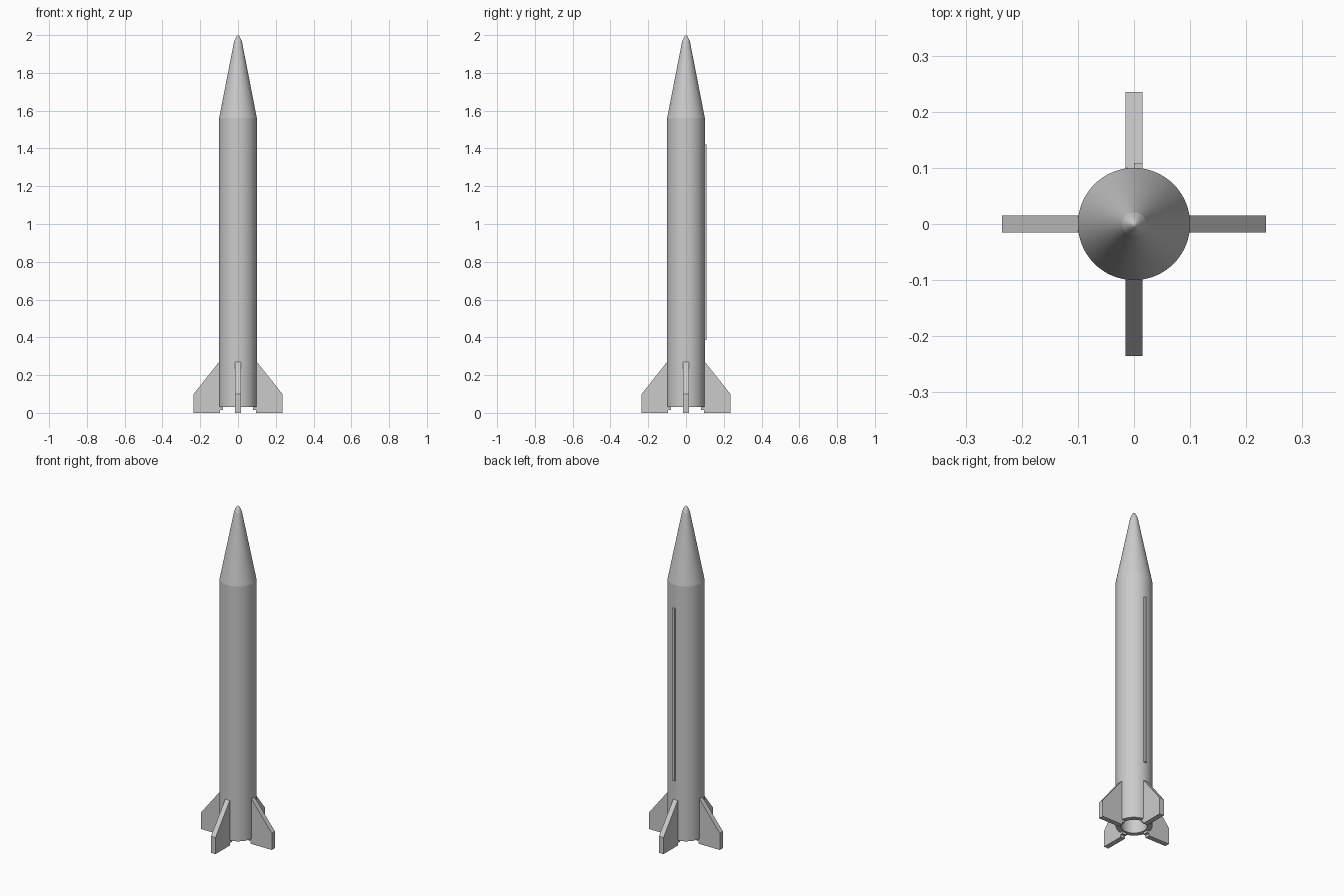
import bpy, bmesh, math

if "Cube" in bpy.data.objects:
    bpy.data.objects.remove(bpy.data.objects["Cube"], do_unlink=True)

GREY = (0.6, 0.6, 0.6, 1)
paint = bpy.data.materials.new("light_grey")
paint.use_nodes = True
paint.diffuse_color = GREY
paint.node_tree.nodes["Principled BSDF"].inputs["Base Color"].default_value = GREY


def finish(name, bm, smooth=False):
    bmesh.ops.recalc_face_normals(bm, faces=bm.faces)
    mesh = bpy.data.meshes.new(name)
    bm.to_mesh(mesh)
    bm.free()
    obj = bpy.data.objects.new(name, mesh)
    bpy.context.collection.objects.link(obj)
    mesh.materials.append(paint)
    if smooth:
        bpy.ops.object.select_all(action='DESELECT')
        obj.select_set(True)
        bpy.context.view_layer.objects.active = obj
        bpy.ops.object.shade_smooth_by_angle(angle=math.radians(30))
    return obj


def lathe(name, profile, sides=64):
    """Spin a radius/height profile around the z axis."""
    bm = bmesh.new()
    verts = [bm.verts.new((r, 0, z)) for r, z in profile]
    edges = [bm.edges.new(pair) for pair in zip(verts, verts[1:])]
    bmesh.ops.spin(bm, geom=verts + edges, cent=(0, 0, 0), axis=(0, 0, 1),
                   angle=math.tau, steps=sides, use_merge=False)
    bmesh.ops.remove_doubles(bm, verts=bm.verts, dist=0.0001)
    return finish(name, bm, smooth=True)


def plate(name, outline, thickness, turn):
    """Extrude a radial outline into a slab and turn it about z."""
    bm = bmesh.new()
    face = bm.faces.new([bm.verts.new((x, -thickness / 2, z)) for x, z in outline])
    out = bmesh.ops.extrude_face_region(bm, geom=[face])
    moved = [v for v in out["geom"] if isinstance(v, bmesh.types.BMVert)]
    bmesh.ops.translate(bm, verts=moved, vec=(0, thickness, 0))
    obj = finish(name, bm)
    obj.rotation_euler.z = turn
    return obj


# Body tube with an open motor bore at the bottom
lathe("body_tube", [(0.1, 1.56), (0.1, 0.03), (0.072, 0.03), (0.072, 1.5), (0, 1.5)])

# Nose cone and its blunt tip
lathe("nose_cone", [(0.1, 1.56), (0.021, 1.965)])
lathe("nose_tip", [(0.021, 1.965), (0.014, 1.982), (0.006, 1.996), (0, 2.0)])

# Four swept fins with short root tabs
fin = [(0.08, 0.27), (0.1, 0.27), (0.235, 0.1), (0.235, 0),
       (0.095, 0), (0.095, 0.015), (0.08, 0.015)]
for i, side in enumerate(("left", "back", "right", "front")):
    plate(side + "_fin", fin, 0.03, i * math.pi / 2)

# Launch rail on the back, just beside the centre line
rail = plate("launch_rail", [(0.09, 0.385), (0.109, 0.385), (0.109, 1.42), (0.09, 1.42)],
             0.015, math.pi / 2)
rail.location.x = 0.0075
